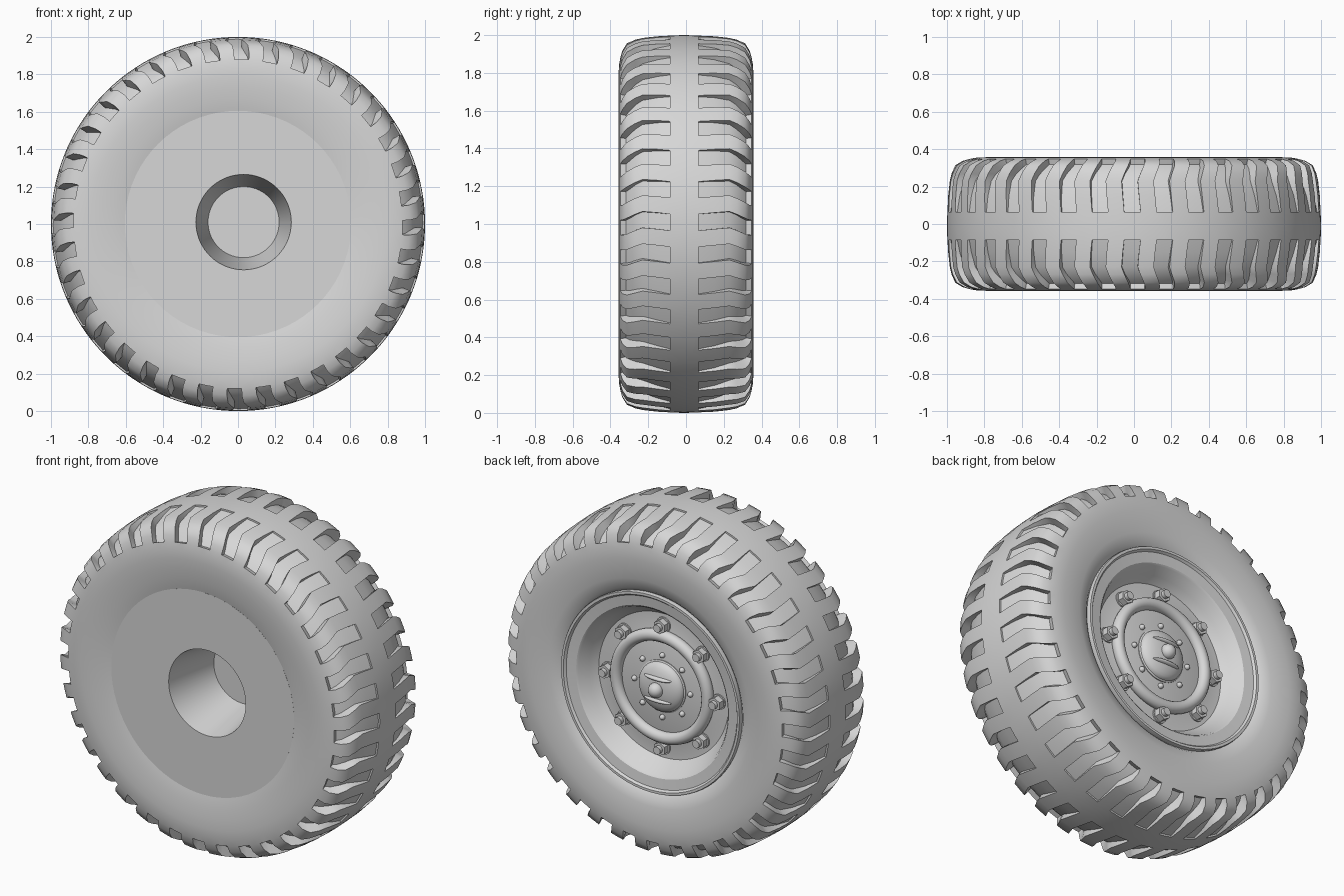
import bpy, bmesh, math
from mathutils import Vector, Matrix

if "Cube" in bpy.data.objects:
    bpy.data.objects.remove(bpy.data.objects["Cube"], do_unlink=True)

GREY = (0.68, 0.68, 0.68, 1)
mat = bpy.data.materials.new("plain_grey")
mat.use_nodes = True
mat.diffuse_color = GREY
mat.node_tree.nodes["Principled BSDF"].inputs["Base Color"].default_value = GREY


def finish(bm, name, angle=38):
    """Turn a bmesh into a smooth shaded object."""
    bmesh.ops.remove_doubles(bm, verts=bm.verts[:], dist=0.0002)
    bmesh.ops.recalc_face_normals(bm, faces=bm.faces[:])
    mesh = bpy.data.meshes.new(name)
    bm.to_mesh(mesh)
    bm.free()
    mesh.materials.append(mat)
    ob = bpy.data.objects.new(name, mesh)
    bpy.context.collection.objects.link(ob)
    bpy.ops.object.select_all(action='DESELECT')
    ob.select_set(True)
    bpy.context.view_layer.objects.active = ob
    bpy.ops.object.shade_smooth_by_angle(angle=math.radians(angle))
    return ob


def ring(bm, r, y, n, start=0.0, cx=0.0, cz=0.0):
    """Circle of vertices around the wheel axis (y)."""
    verts = []
    for k in range(n):
        a = start + k * math.tau / n
        verts.append(bm.verts.new((cx + r * math.cos(a), y, 1 + cz + r * math.sin(a))))
    return verts


def bridge(bm, a, b):
    n = len(a)
    return [bm.faces.new((a[k], a[(k + 1) % n], b[(k + 1) % n], b[k])) for k in range(n)]


def lathe(name, profile, n=72, angle=38):
    """Spin a profile of (radius, y, optional centre x, z) about the axis."""
    bm = bmesh.new()
    rings = [ring(bm, p[0], p[1], n, 0, *p[2:]) for p in profile]
    for a, b in zip(rings, rings[1:]):
        bridge(bm, a, b)
    return finish(bm, name, angle)


# Tyre: tread rings as (y, radius, zigzag shift, groove depth)
LUGS, STEPS = 36, 4
tread = [(0.075, 0.998, 0, 0.01), (0.15, 0.994, 0.008, 0.022), (0.23, 0.985, 0.015, 0.04),
         (0.27, 0.976, 0.0, 0.052), (0.313, 0.957, -0.02, 0.062), (0.337, 0.918, -0.03, 0.05),
         (0.348, 0.88, -0.03, 0.0)]
front_wall = [(0.355, 0.84), (0.357, 0.79), (0.353, 0.73), (0.346, 0.67), (0.337, 0.62), (0.325, 0.57)]
back_wall = [(0.355, 0.84), (0.357, 0.79), (0.353, 0.73), (0.345, 0.67), (0.33, 0.61), (0.30, 0.58)]

loop = [(-y, r, 0, -1) for y, r in reversed(front_wall)]
loop += [(-y, r, s, d) for y, r, s, d in reversed(tread)]
loop += [(-0.01, 1.0, 0, -1)] + tread
loop += [(y, r, 0, -1) for y, r in back_wall]

bm = bmesh.new()
depth = bm.verts.layers.float.new("depth")
rings = []
for y, r, shift, d in loop:
    if d > 0 and abs(y) < 0.1:
        y -= 0.01
    verts = ring(bm, r, y, LUGS * STEPS, math.radians(-2) + shift)
    for v in verts:
        v[depth] = max(d, 0)
    rings.append(verts)

grooves = []
for i in range(len(loop)):
    j = (i + 1) % len(loop)
    faces = bridge(bm, rings[i], rings[j])
    if loop[i][3] >= 0 and loop[j][3] >= 0:
        grooves += [f for k, f in enumerate(faces) if k % STEPS < STEPS // 2]

# Sink the grooves between the lugs, deeper towards the shoulder
res = bmesh.ops.extrude_face_region(bm, geom=grooves)
bmesh.ops.delete(bm, geom=[f for f in grooves if f.is_valid], context='FACES_ONLY')
for v in [g for g in res["geom"] if isinstance(g, bmesh.types.BMVert)]:
    out = Vector((v.co.x, 0, v.co.z - 1)).normalized() * 0.7
    target = Vector((out.x, max(-0.25, min(0.25, v.co.y)), out.z + 1))
    v.co += (target - v.co).normalized() * v[depth]
finish(bm, "tyre")

# Inner side plate with a tapered, slightly offset axle socket
OFF = (0.03, 0.01)
lathe("side_plate", [(0.58, -0.25), (0.605, -0.334), (0.255, -0.334, *OFF),
                     (0.19, 0.0, *OFF), (0, 0.0, *OFF)])

# Rim with thin lip, flat flange, conical well and sunken disc
lathe("rim", [(0.58, 0.24), (0.593, 0.325), (0.59, 0.338), (0.575, 0.338), (0.565, 0.325),
              (0.505, 0.318), (0.495, 0.31), (0.465, 0.25), (0.43, 0.21), (0.31, 0.21),
              (0.28, 0.22), (0, 0.22)], angle=25)

# Raised hub ring
TUBE = 14
lathe("hub_ring", [(0.302 + 0.035 * math.cos(k * math.tau / TUBE),
                    0.226 + 0.035 * math.sin(k * math.tau / TUBE)) for k in range(TUBE + 1)])

# Hub cap: short collar and dome
dome = [(0.146 * math.cos(t * math.pi / 16), 0.23 + 0.055 * math.sin(t * math.pi / 16)) for t in range(9)]
lathe("hub_cap", [(0.154, 0.21), (0.154, 0.225)] + dome, n=48)


def ellipsoid(name, loc, scale):
    bm = bmesh.new()
    bmesh.ops.create_uvsphere(bm, u_segments=20, v_segments=12, radius=1)
    bmesh.ops.scale(bm, vec=scale, verts=bm.verts[:])
    bmesh.ops.translate(bm, vec=loc, verts=bm.verts[:])
    return finish(bm, name, 60)


ellipsoid("cap_knob", (0, 0.285, 1), (0.043, 0.043, 0.043))
for name, side in (("upper", 1), ("lower", -1)):
    ellipsoid(name + "_cap_fin", (0, 0.265, 1 + side * 0.065), (0.09, 0.028, 0.014))


def stack(name, angle, dist, pieces):
    """Coaxial cylinders (sides, radius, y start, y end) placed round the hub."""
    bm = bmesh.new()
    for sides, rad, y0, y1 in pieces:
        place = Matrix.Translation((dist * math.cos(angle), (y0 + y1) / 2, 1 + dist * math.sin(angle)))
        bmesh.ops.create_cone(bm, cap_ends=True, segments=sides, radius1=rad, radius2=rad,
                              depth=y1 - y0, matrix=place @ Matrix.Rotation(math.pi / 2, 4, 'X'))
    finish(bm, name, 35)


# Wheel nuts and small hub rivets
for k in range(8):
    a = k * math.tau / 8
    stack(f"wheel_nut_{k + 1}", a, 0.365,
          [(20, 0.045, 0.2, 0.218), (6, 0.04, 0.215, 0.255), (16, 0.023, 0.25, 0.278)])
    ellipsoid(f"hub_rivet_{k + 1}", (0.185 * math.cos(a), 0.222, 1 + 0.185 * math.sin(a)),
              (0.016, 0.018, 0.016))
